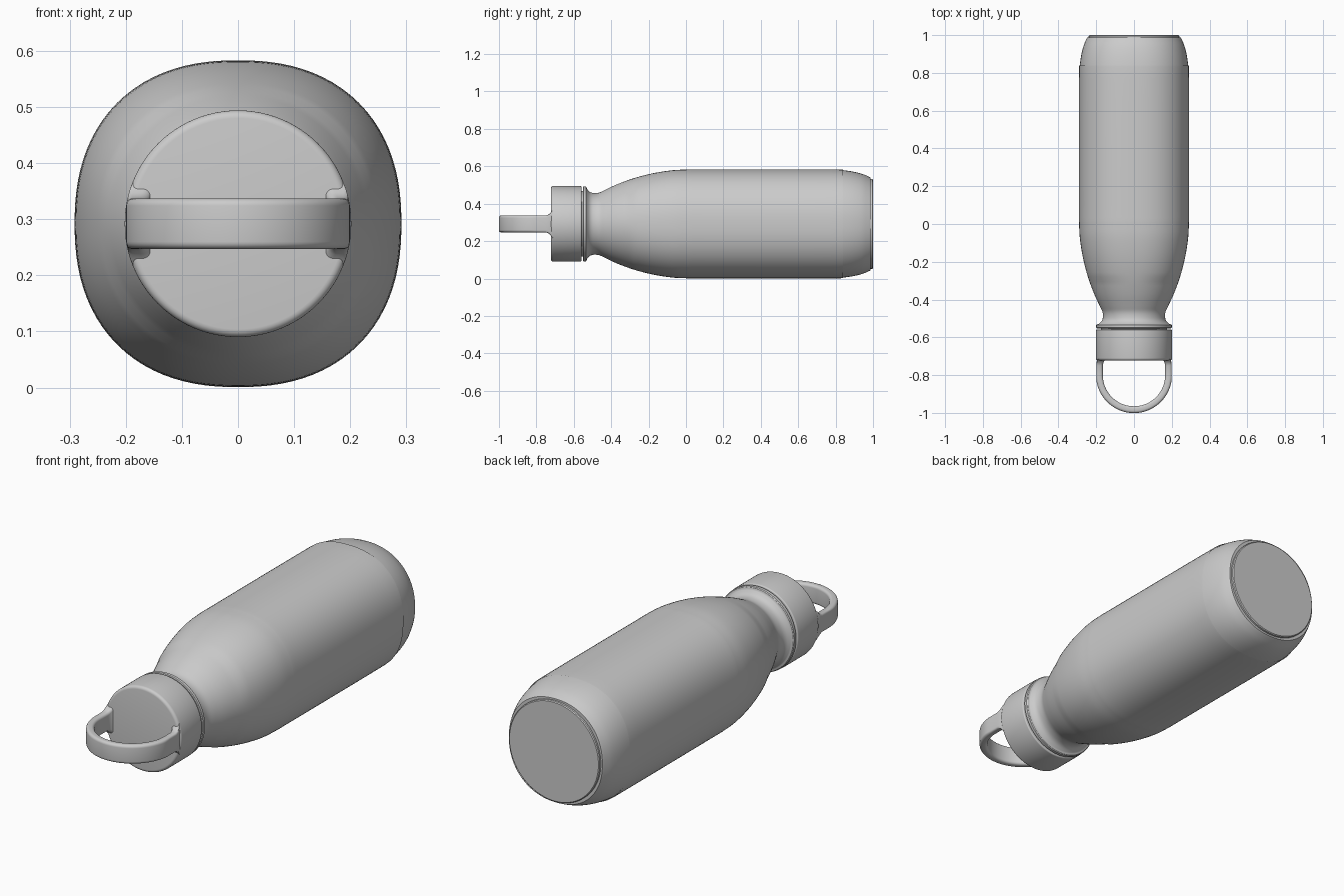
import bpy, bmesh, math

if "Cube" in bpy.data.objects:
    bpy.data.objects.remove(bpy.data.objects["Cube"])

CZ = 0.292   # height of the bottle axis
SEG = 96


def finish(name, bm, angle=35):
    bmesh.ops.recalc_face_normals(bm, faces=bm.faces)
    me = bpy.data.meshes.new(name)
    bm.to_mesh(me)
    bm.free()
    ob = bpy.data.objects.new(name, me)
    bpy.context.collection.objects.link(ob)
    bpy.ops.object.select_all(action='DESELECT')
    ob.select_set(True)
    bpy.context.view_layer.objects.active = ob
    bpy.ops.object.shade_smooth_by_angle(angle=math.radians(angle))
    return ob


def loft(name, rings):
    """Skin a list of closed point loops and cap both ends."""
    bm = bmesh.new()
    loops = [[bm.verts.new(p) for p in r] for r in rings]
    n = len(loops[0])
    for a, b in zip(loops, loops[1:]):
        for i in range(n):
            j = (i + 1) % n
            bm.faces.new((a[i], a[j], b[j], b[i]))
    bm.faces.new(loops[0])
    bm.faces.new(loops[-1])
    return finish(name, bm)


def ring(y, r, e=2.0):
    """Superellipse loop around the y axis; exponent 2 is a circle."""
    pts = []
    for i in range(SEG):
        t = 2 * math.pi * i / SEG
        c, s = math.cos(t), math.sin(t)
        k = r / (abs(c) ** e + abs(s) ** e) ** (1 / e)
        pts.append((k * c, y, CZ + k * s))
    return pts


def smooth_profile(p, steps=4):
    """Catmull-Rom through the profile points."""
    out = []
    for i in range(len(p) - 1):
        a, b, c, d = p[max(i - 1, 0)], p[i], p[i + 1], p[min(i + 2, len(p) - 1)]
        for s in range(steps):
            t = s / steps
            out.append(tuple(0.5 * (2 * b[k] + (c[k] - a[k]) * t
                       + (2 * a[k] - 5 * b[k] + 4 * c[k] - d[k]) * t * t
                       + (3 * b[k] - a[k] - 3 * c[k] + d[k]) * t ** 3) for k in (0, 1)))
    return out + [p[-1]]


# Bottle: neck core, collar ring, shoulder, squarish body, flat base
collar = [(-0.60, 0.175), (-0.552, 0.175), (-0.552, 0.196), (-0.549, 0.2),
          (-0.535, 0.2), (-0.531, 0.196)]
body = smooth_profile([(-0.53, 0.188), (-0.515, 0.172), (-0.495, 0.165), (-0.465, 0.167),
                       (-0.43, 0.183), (-0.37, 0.211), (-0.28, 0.244), (-0.18, 0.270),
                       (-0.08, 0.286), (0.0, 0.2905), (0.1, 0.291), (0.77, 0.291),
                       (0.83, 0.288), (0.89, 0.280), (0.94, 0.268), (0.975, 0.254),
                       (0.987, 0.248)])
foot = [(0.987, 0.240), (0.996, 0.240), (1.0, 0.236)]


def squareness(r):
    t = min(1, max(0, (r - 0.20) / 0.09))
    return 2 + 0.3 * t


loft("bottle_body", [ring(y, r, squareness(r) if -0.5 < y < 0.99 and r > 0.2405 else 2)
                     for y, r in collar + body + foot])

# Screw cap with softly rounded rims
R = 0.202
arc = [i * math.pi / 10 for i in range(6)]
front = [(-0.709 - 0.014 * math.cos(a), R - 0.014 + 0.014 * math.sin(a)) for a in arc]
back = [(-0.565 + 0.006 * math.sin(a), R - 0.006 + 0.006 * math.cos(a)) for a in arc]
loft("screw_cap", [ring(y, r) for y, r in front + back])

# Carry loop: rounded strap swept along a U, flaring where it meets the cap
MID, TH, HALF = 0.183, 0.018, 0.045
path = []   # x, y, outward direction, flare
legs = [(-0.712, 0.030), (-0.722, 0.018), (-0.729, 0.010), (-0.738, 0.004), (-0.750, 0.0)]
for y, f in legs:
    path.append((MID, y, 1, 0, f))
for i in range(41):
    a = math.pi * i / 40
    path.append((MID * math.cos(a), -0.80 - MID * math.sin(a), math.cos(a), -math.sin(a), 0))
for y, f in reversed(legs):
    path.append((-MID, y, -1, 0, f))

rings = []
for x, y, dx, dy, f in path:
    h, inner, c, loop = HALF + f, TH + f * 0.5, 0.013, []
    for q, (su, sw) in enumerate([(1, 1), (-1, 1), (-1, -1), (1, -1)]):
        for k in range(6):
            a = (q + k / 5) * math.pi / 2
            u = su * ((TH if su > 0 else inner) - c) + c * math.cos(a)
            w = sw * (h - c) + c * math.sin(a)
            px, py = x + dx * u, y + dy * u
            lim = math.sqrt(R * R - w * w)      # stay inside the cap outline
            loop.append((max(-lim, min(lim, px)), py, CZ + w))
    rings.append(loop)
loft("carry_loop", rings)
